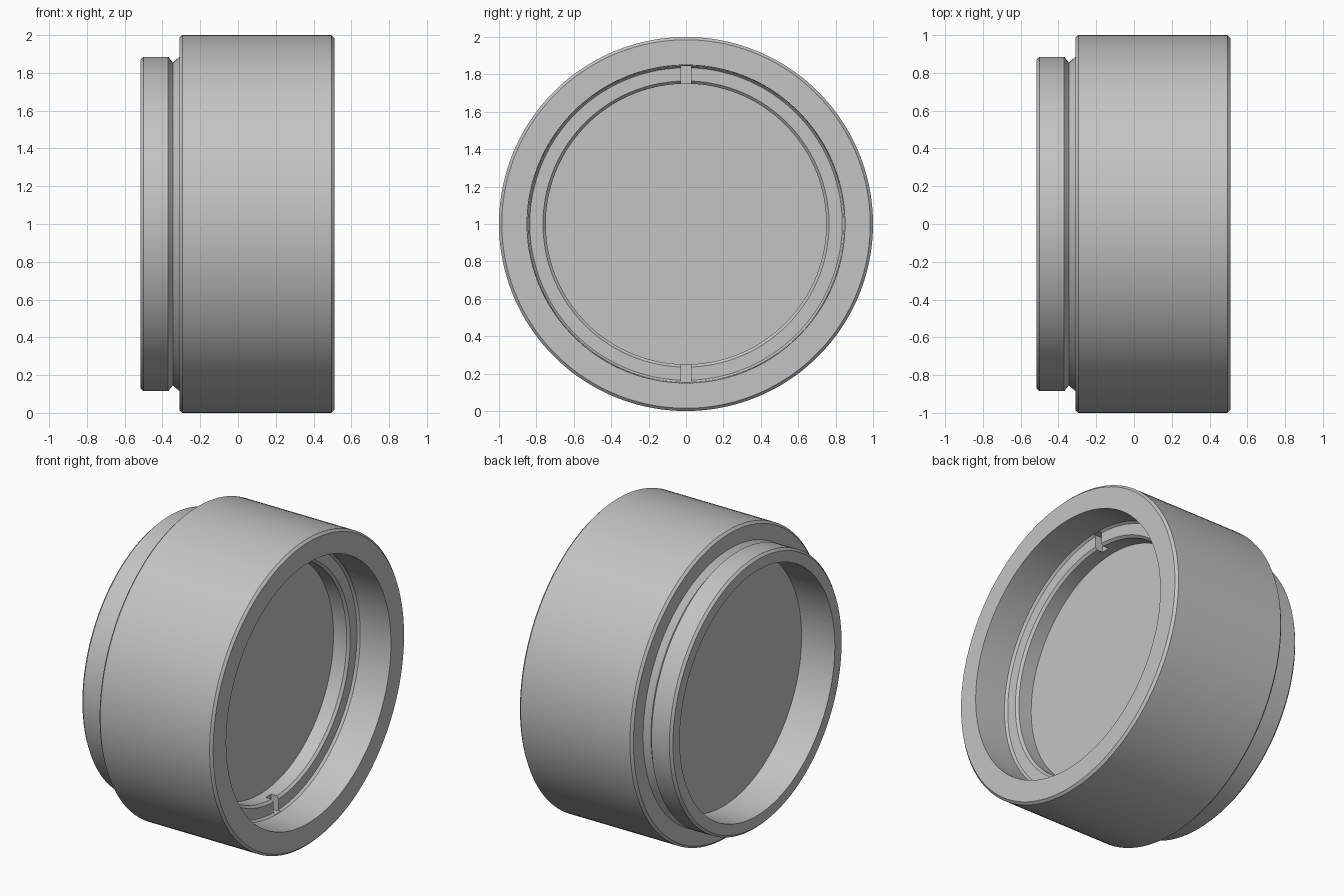
import bpy
import math

cube = bpy.data.objects.get("Cube")
if cube:
    bpy.data.objects.remove(cube, do_unlink=True)

SEGMENTS = 128
AXIS_Z = 1.0


def material(name, rgb):
    mat = bpy.data.materials.new(name)
    mat.use_nodes = True
    colour = (*rgb, 1)
    mat.diffuse_color = colour
    mat.node_tree.nodes["Principled BSDF"].inputs["Base Color"].default_value = colour
    return mat


grey = material("plain grey", (0.55, 0.55, 0.55))


def smooth(obj):
    bpy.ops.object.select_all(action="DESELECT")
    bpy.context.view_layer.objects.active = obj
    obj.select_set(True)
    bpy.ops.object.shade_smooth_by_angle(angle=math.radians(25))


def lathe(name, profile):
    """Revolve a closed (x, radius) loop around the horizontal x axis."""
    n = len(profile)
    verts, faces = [], []
    for i in range(SEGMENTS):
        a = math.tau * (i + 0.5) / SEGMENTS
        verts += [(x, r * math.cos(a), AXIS_Z + r * math.sin(a)) for x, r in profile]
        j = (i + 1) % SEGMENTS
        for k in range(n):
            m = (k + 1) % n
            faces.append((i * n + k, i * n + m, j * n + m, j * n + k))
    mesh = bpy.data.meshes.new(name)
    mesh.from_pydata(verts, [], faces)
    mesh.materials.append(grey)
    obj = bpy.data.objects.new(name, mesh)
    bpy.context.collection.objects.link(obj)
    return obj


# Outer barrel with the stepped collar, neck groove and both bores
barrel = lathe("barrel", [
    (-0.515, 0.80), (-0.515, 0.87), (-0.50, 0.885), (-0.37, 0.885),
    (-0.345, 0.855), (-0.31, 0.885), (-0.31, 0.985), (-0.295, 1.0),
    (0.495, 1.0), (0.51, 0.985), (0.51, 0.85), (0.29, 0.848),
    (0.10, 0.848), (0.10, 0.80),
])
smooth(barrel)

# Retaining ring with a pair of spanner slots
ring = lathe("retaining_ring", [
    (0.12, 0.75), (0.12, 0.847), (0.29, 0.847), (0.275, 0.835),
    (0.275, 0.765), (0.26, 0.75),
])
for side in (-1, 1):
    bpy.ops.mesh.primitive_cube_add(size=1, location=(0.28, 0, AXIS_Z + side * 0.79))
    cutter = bpy.context.object
    cutter.name = "slot_cutter"
    cutter.scale = (0.12, 0.055, 0.11)
    cutter.hide_render = True
    cut = ring.modifiers.new("slot", "BOOLEAN")
    cut.operation = "DIFFERENCE"
    cut.solver = "EXACT"
    cut.object = cutter
    bpy.context.view_layer.objects.active = ring
    bpy.ops.object.modifier_apply(modifier=cut.name)
    bpy.data.objects.remove(cutter, do_unlink=True)
smooth(ring)

# Solid disc that closes the bore
bpy.ops.mesh.primitive_cylinder_add(
    vertices=SEGMENTS, radius=0.802, depth=0.44,
    location=(-0.055, 0, AXIS_Z), rotation=(0, math.pi / 2, 0))
disc = bpy.context.object
disc.name = "lens_disc"
disc.data.materials.append(grey)
smooth(disc)
